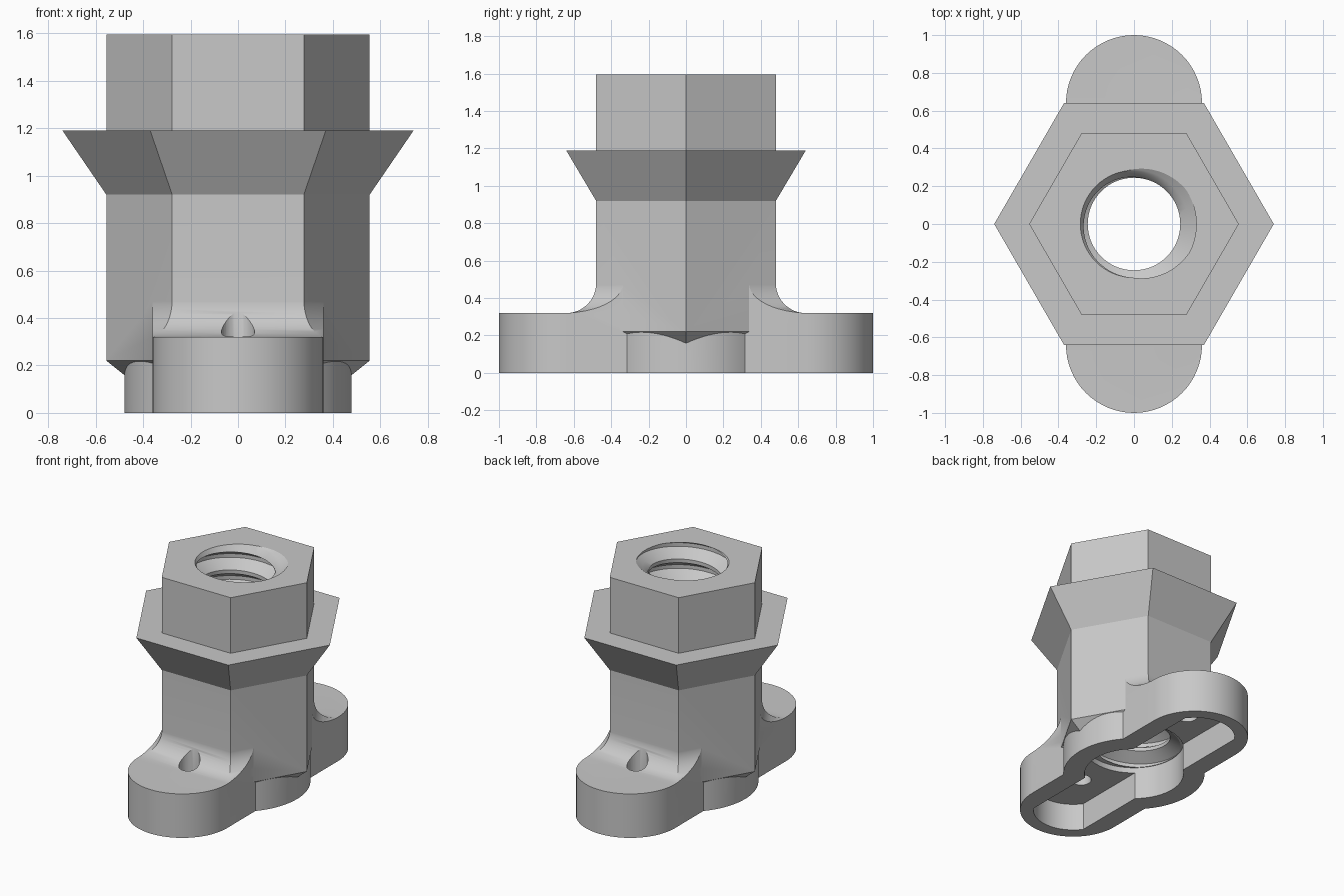
import bpy, bmesh
from math import sin, cos, pi, acos, sqrt

if "Cube" in bpy.data.objects:
    bpy.data.objects.remove(bpy.data.objects["Cube"], do_unlink=True)

grey = bpy.data.materials.new("plain_grey")
grey.use_nodes = True
colour = (0.58, 0.58, 0.58, 1)
grey.diffuse_color = colour
grey.node_tree.nodes["Principled BSDF"].inputs["Base Color"].default_value = colour


def finish(name, bm):
    bmesh.ops.recalc_face_normals(bm, faces=bm.faces)
    mesh = bpy.data.meshes.new(name)
    bm.to_mesh(mesh)
    bm.free()
    mesh.materials.append(grey)
    ob = bpy.data.objects.new(name, mesh)
    bpy.context.collection.objects.link(ob)
    return ob


def loft(name, outlines):
    """Solid through a stack of (points, z) outlines with equal point counts."""
    bm = bmesh.new()
    rings = [[bm.verts.new((x, y, z)) for x, y in pts] for pts, z in outlines]
    n = len(rings[0])
    for a, b in zip(rings, rings[1:]):
        for i in range(n):
            j = (i + 1) % n
            bm.faces.new((a[i], a[j], b[j], b[i]))
    bm.faces.new(rings[0][::-1])
    bm.faces.new(rings[-1])
    return finish(name, bm)


def ring(r, n=6, y=0):
    return [(r * cos(2 * pi * i / n), y + r * sin(2 * pi * i / n)) for i in range(n)]


def slot(r, half, y, n=32):
    """Long outline with round ends, its sides cut straight at x = +-half."""
    a0 = acos(half / r)
    arc = [a0 + (pi - 2 * a0) * i / n for i in range(n + 1)]
    end = [(r * cos(a), y + r * sin(a)) for a in arc]
    return end + [(-px, -py) for px, py in end]


def prism(name, pts, z0, z1):
    return loft(name, [(pts, z0), (pts, z1)])


def thread_cutter(name, r0, r1, pitch, z0, turns, n=64):
    """Helical groove core: the radius follows a repeating tooth profile."""
    profile = [r0, r0, (r0 + r1) / 2, r1, r1, (r0 + r1) / 2]
    k = len(profile)
    rows = turns * k
    bm = bmesh.new()
    grid = []
    for j in range(rows + k + 1):
        r = profile[j % k]
        grid.append([bm.verts.new((r * cos(2 * pi * i / n), r * sin(2 * pi * i / n),
                                   z0 + pitch * (j / k + i / n))) for i in range(n)])

    def at(i, j):
        return grid[j][i] if i < n else grid[j + k][0]

    for j in range(rows):
        for i in range(n):
            bm.faces.new((at(i, j), at(i + 1, j), at(i + 1, j + 1), at(i, j + 1)))
    # Close both stepped ends with fans
    for j, z in ((0, z0), (rows, z0 + pitch * (turns + 1))):
        loop = [at(i, j) for i in range(n)] + [grid[j + s][0] for s in range(k, 0, -1)]
        hub = bm.verts.new((0, 0, z))
        for a, b in zip(loop, loop[1:] + loop[:1]):
            bm.faces.new((a, b, hub))
    bmesh.ops.delete(bm, geom=[v for v in bm.verts if not v.link_faces], context='VERTS')
    return finish(name, bm)


def combine(target, tool, operation):
    mod = target.modifiers.new("cut", 'BOOLEAN')
    mod.operation = operation
    mod.solver = 'EXACT'
    mod.object = tool
    bpy.context.view_layer.objects.active = target
    bpy.ops.object.modifier_apply(modifier=mod.name)
    bpy.data.objects.remove(tool, do_unlink=True)


# Hexagonal body with flared collar and tapered underside
body = loft("threaded_hex_mount", [(ring(r), z) for r, z in (
    (0.405, 0.10), (0.555, 0.22), (0.555, 0.92), (0.74, 1.19), (0.555, 1.19), (0.555, 1.595))])

# Two round-ended feet, the round base and the fillets between body and feet
feet = prism("feet", slot(0.36, 0.36, 0.64), 0, 0.32)
base = prism("base", ring(0.478, 96), 0, 0.25)
steps = 12
curve = [(0.64, 0.2)]
for i in range(steps + 1):
    t = pi / 2 * (1 - i / steps)
    curve.append((0.64 - 0.16 * cos(t), 0.48 - 0.16 * sin(t)))
curve.append((0.47, 0.5))
fillet = loft("fillet", [(ring(a * 2 / sqrt(3)), z) for a, z in curve])
trim = prism("trim", [(-0.36, -1), (0.36, -1), (0.36, 1), (-0.36, 1)], 0.1, 0.6)
combine(fillet, trim, 'INTERSECT')
for part in (feet, base, fillet):
    combine(body, part, 'UNION')

# Hollow underside, screw holes, and threaded bore with a lead-in
cutters = [
    prism("underside_pocket", slot(0.27, 0.22, 0.64), -0.1, 0.2),
    prism("counterbore", ring(0.335, 64), -0.1, 0.24),
    thread_cutter("thread", 0.245, 0.33, 0.16, 0.06, 10),
    loft("lead_in", [(ring(0.2, 64), 1.46), (ring(0.3, 64), 1.62)]),
]
cutters += [prism("screw_hole", ring(0.07, 32, y), -0.1, 0.6) for y in (-0.56, 0.56)]
for tool in cutters:
    combine(body, tool, 'DIFFERENCE')

# Smooth the curved walls, keep the hard edges
bpy.ops.object.select_all(action='DESELECT')
body.select_set(True)
bpy.context.view_layer.objects.active = body
bpy.ops.object.shade_smooth_by_angle(angle=pi / 6)
